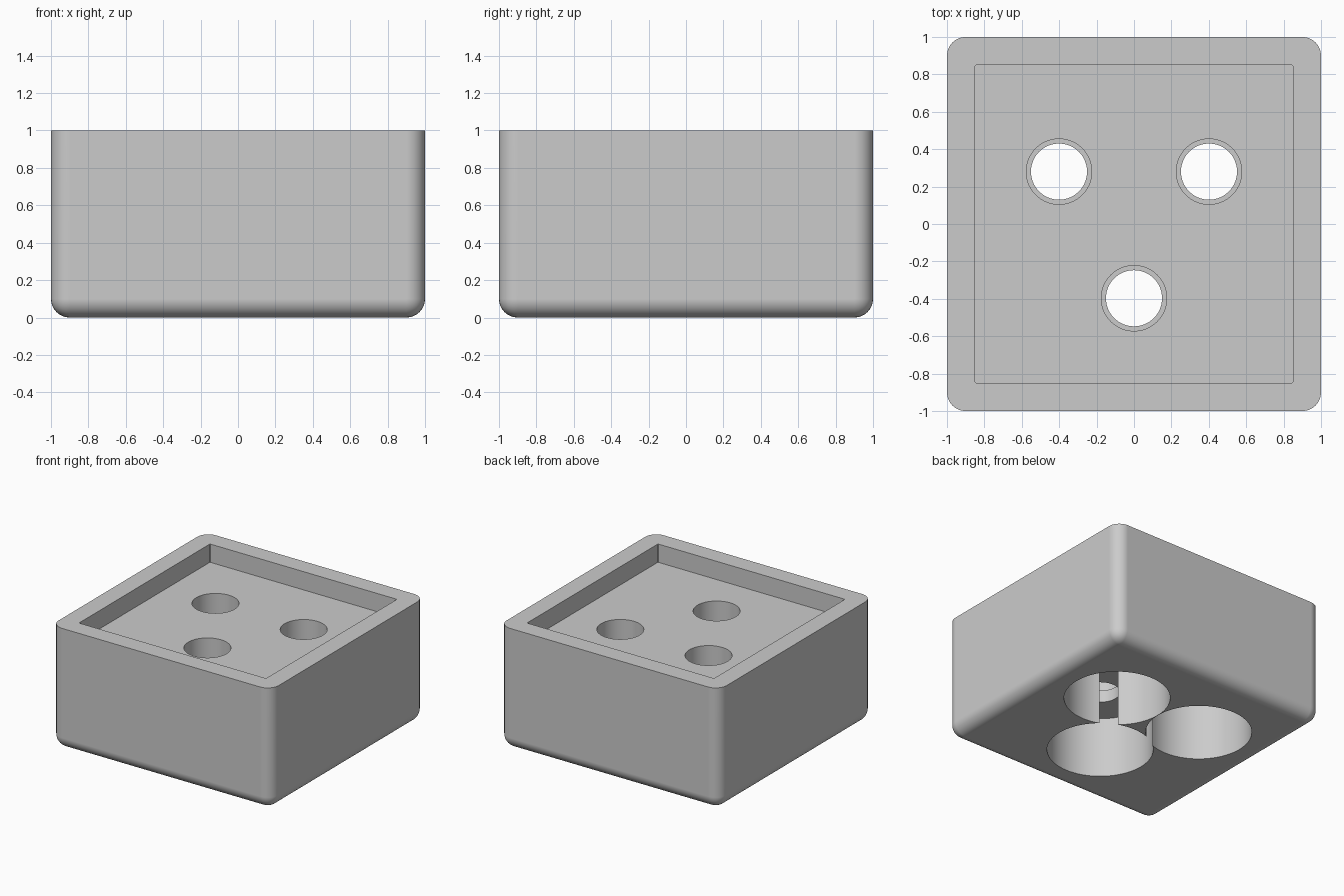
import bpy
import bmesh
import math
from mathutils import Matrix, Vector

cube = bpy.data.objects.get("Cube")
if cube:
    bpy.data.objects.remove(cube, do_unlink=True)

grey = bpy.data.materials.new("light_grey")
grey.use_nodes = True
colour = (0.6, 0.6, 0.6, 1)
grey.diffuse_color = colour
grey.node_tree.nodes["Principled BSDF"].inputs["Base Color"].default_value = colour


def make_object(name, bm):
    bmesh.ops.recalc_face_normals(bm, faces=bm.faces[:])
    mesh = bpy.data.meshes.new(name)
    bm.to_mesh(mesh)
    bm.free()
    mesh.materials.append(grey)
    obj = bpy.data.objects.new(name, mesh)
    bpy.context.collection.objects.link(obj)
    return obj


def rounded_box(name, half, bottom, top, radius, segments, round_bottom):
    """Square block with rounded upright edges and, if wanted, bottom edges."""
    bm = bmesh.new()
    size = Matrix.Diagonal((2 * half, 2 * half, top - bottom, 1))
    bmesh.ops.create_cube(bm, size=1, matrix=Matrix.Translation((0, 0, (top + bottom) / 2)) @ size)

    def chosen(edge):
        a, b = (v.co.z for v in edge.verts)
        return abs(a - b) > 0.01 or (round_bottom and max(a, b) < bottom + 0.01)

    bmesh.ops.bevel(bm, geom=[e for e in bm.edges if chosen(e)], offset=radius,
                    segments=segments, profile=0.5, affect='EDGES')
    return make_object(name, bm)


def turned(name, profile, centre, steps=72):
    """Solid of revolution from (radius, height) points."""
    bm = bmesh.new()
    verts = [bm.verts.new((r, 0, z)) for r, z in profile]
    edges = [bm.edges.new(pair) for pair in zip(verts, verts[1:])]
    bmesh.ops.spin(bm, geom=verts + edges, cent=(0, 0, 0), axis=(0, 0, 1),
                   angle=math.tau, steps=steps)
    bmesh.ops.remove_doubles(bm, verts=bm.verts[:], dist=0.0001)
    bmesh.ops.translate(bm, verts=bm.verts[:], vec=Vector((*centre, 0)))
    return make_object(name, bm)


# Block with soft sides and base, crisp top
block = rounded_box("block", 1, 0, 1, 0.1, 8, True)

# Shallow square tray in the top
cutters = [rounded_box("tray_cutter", 0.85, 0.85, 1.2, 0.01, 3, False)]

# Wide bore from below, narrow lip, then a slightly wider hole up to the tray
bore = [(0, -0.2), (0.4, -0.2), (0.4, 0.5), (0.15, 0.5),
        (0.15, 0.6), (0.175, 0.6), (0.175, 0.95), (0, 0.95)]
for centre in [(-0.401, 0.28), (0.401, 0.28), (0, -0.397)]:
    cutters.append(turned("bore_cutter", bore, centre))

for cutter in cutters:
    cutter.hide_render = True
    mod = block.modifiers.new("cut", 'BOOLEAN')
    mod.operation = 'DIFFERENCE'
    mod.solver = 'EXACT'
    mod.object = cutter

# Apply the cuts and drop the cutters
graph = bpy.context.evaluated_depsgraph_get()
cut_mesh = bpy.data.meshes.new_from_object(block.evaluated_get(graph))
block.modifiers.clear()
block.data = cut_mesh
for cutter in cutters:
    bpy.data.objects.remove(cutter, do_unlink=True)
cut_mesh.materials.clear()
cut_mesh.materials.append(grey)
for face in cut_mesh.polygons:
    face.material_index = 0

# Smooth curves, sharp corners
bpy.ops.object.select_all(action='DESELECT')
block.select_set(True)
bpy.context.view_layer.objects.active = block
bpy.ops.object.shade_smooth_by_angle(angle=math.radians(30))
weighted = block.modifiers.new("even_normals", 'WEIGHTED_NORMAL')
weighted.keep_sharp = True
